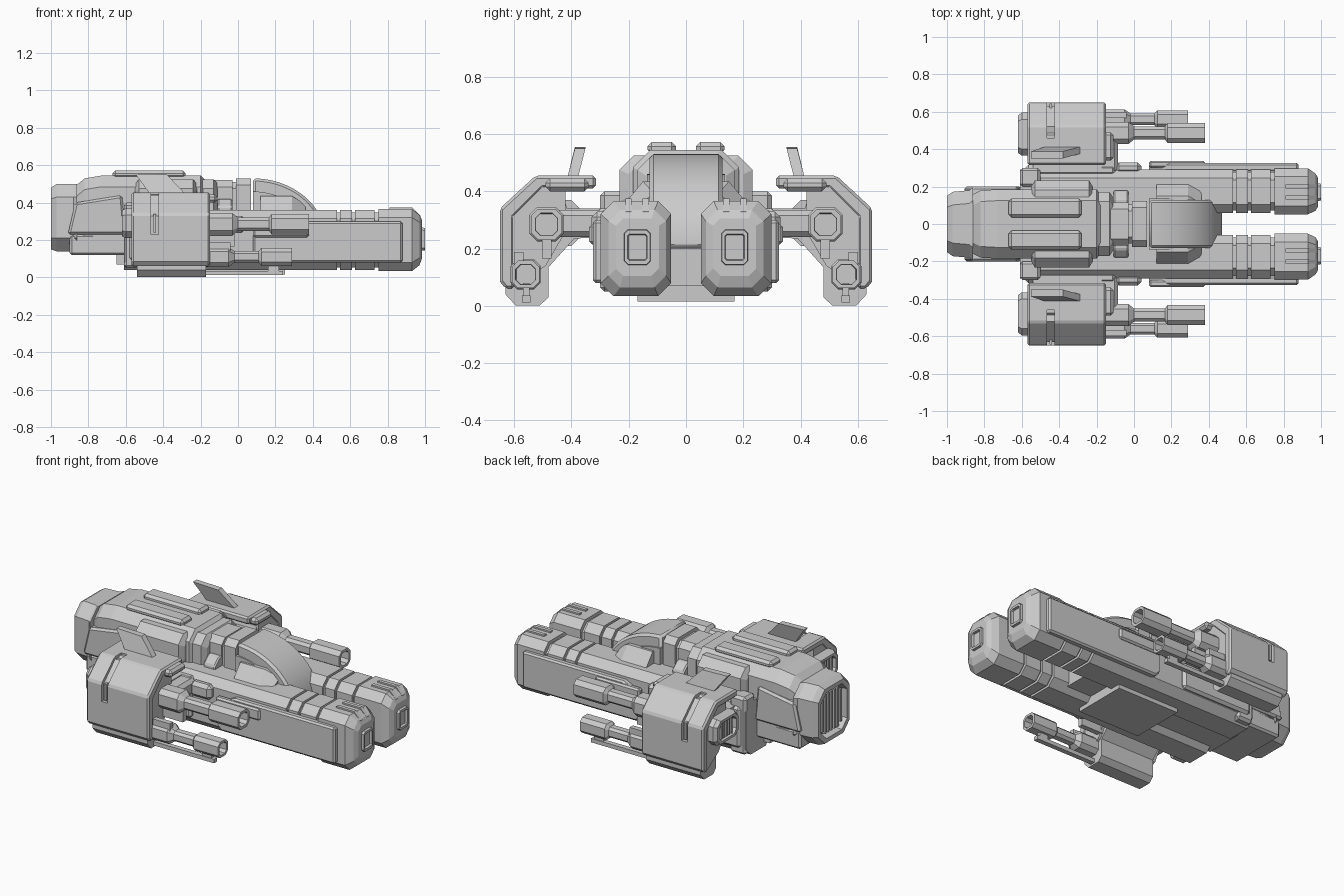
import bpy, bmesh, math

if "Cube" in bpy.data.objects:
    bpy.data.objects.remove(bpy.data.objects["Cube"])

grey = bpy.data.materials.new("hull_grey")
grey.diffuse_color = (0.6, 0.6, 0.6, 1)
grey.use_nodes = True
grey.node_tree.nodes["Principled BSDF"].inputs["Base Color"].default_value = grey.diffuse_color


def finish(name, bm, mirror=False, bevel=0.0):
    """Turn a bmesh into an object, optionally mirrored across y = 0."""
    if mirror:
        geo = bmesh.ops.duplicate(bm, geom=bm.verts[:] + bm.edges[:] + bm.faces[:])["geom"]
        for v in geo:
            if isinstance(v, bmesh.types.BMVert):
                v.co.y = -v.co.y
    bmesh.ops.recalc_face_normals(bm, faces=bm.faces)
    me = bpy.data.meshes.new(name)
    bm.to_mesh(me)
    bm.free()
    me.materials.append(grey)
    ob = bpy.data.objects.new(name, me)
    bpy.context.collection.objects.link(ob)
    if bevel:
        m = ob.modifiers.new("bevel", "BEVEL")
        m.width, m.segments, m.limit_method = bevel, 1, "ANGLE"
        m.angle_limit = math.radians(40)
    return ob


def loft_rings(bm, rings):
    loops = [[bm.verts.new(p) for p in r] for r in rings]
    for a, b in zip(loops, loops[1:]):
        for i in range(len(a)):
            j = (i + 1) % len(a)
            bm.faces.new((a[i], a[j], b[j], b[i]))
    bm.faces.new(loops[0])
    bm.faces.new(loops[-1])


def octagon(x, cy, cz, hy, hz, c):
    return [(x, cy + y, cz + z) for y, z in (
        (hy, hz - c), (hy - c, hz), (c - hy, hz), (-hy, hz - c),
        (-hy, c - hz), (c - hy, -hz), (hy - c, -hz), (hy, c - hz))]


def loft(name, sections, mirror=False, bevel=0.0):
    """Octagonal sections (x, cy, cz, half_y, half_z, chamfer) joined along x."""
    bm = bmesh.new()
    loft_rings(bm, [octagon(*s) for s in sections])
    return finish(name, bm, mirror, bevel)


def prism_x(name, pts, x0, x1, mirror=False, bevel=0.0):
    bm = bmesh.new()
    loft_rings(bm, [[(x, y, z) for y, z in pts] for x in (x0, x1)])
    return finish(name, bm, mirror, bevel)


def prism_y(name, pts, y0, y1, mirror=False, bevel=0.0):
    bm = bmesh.new()
    loft_rings(bm, [[(x, y, z) for x, z in pts] for y in (y0, y1)])
    return finish(name, bm, mirror, bevel)


def box(name, x, y, z, mirror=False, bevel=0.0):
    return prism_x(name, [(y[0], z[0]), (y[1], z[0]), (y[1], z[1]), (y[0], z[1])],
                   x[0], x[1], mirror, bevel)


# Twin forward prongs with ring grooves and tapered noses
secs = []
for x0, x1, g in ((-.61, .53, 0), (.53, .545, -.013), (.545, .61, 0), (.61, .625, -.013),
                  (.625, .73, 0), (.73, .75, -.013), (.75, .93, .006)):
    secs += [(x, .175, .2, .117 + g, .16 + g, .045) for x in (x0, x1)]
secs += [(.97, .17, .2, .1, .135, .04), (.985, .17, .205, .075, .1, .025)]
loft("prong", secs, True)
loft("prong_muzzle", [(.95, .17, .205, .05, .065, .015), (1, .17, .205, .045, .06, .013),
                      (1, .17, .205, .034, .046, .006), (.978, .17, .205, .03, .042, .005)], True)
for i, y in enumerate((.13, .19)):
    prism_y(f"nose_clip_{i}", [(.81, .35), (.81, .375), (.93, .375), (.975, .33), (.975, .3)],
            y, y + .022, True)
prism_y("prong_side_plate", [(.08, .11), (.11, .08), (.88, .08), (.88, .3), (.2, .3), (.08, .24)],
        .28, .325, True, .01)
box("side_rail_block", (.08, .38), (.3, .338), (.215, .285), True, .01)
box("side_rear_block", (-.58, -.1), (.26, .315), (.09, .34), True, .015)
box("prong_bracket", (-.1, .04), (.27, .33), (.24, .33), True, .02)
box("rear_stub", (-.61, -.5), (.2, .3), (.05, .4), True, .015)

# Core between the prongs and belly plate
box("core", (-.65, .42), (-.12, .12), (.07, .36))
box("belly_plate", (-.17, .25), (-.17, .17), (.015, .08))

# Main upper hull
loft("main_hull", [(-.88, 0, .31, .15, .17, .06), (-.82, 0, .34, .18, .19, .06),
                   (-.73, 0, .345, .185, .2, .06), (-.2, 0, .345, .185, .2, .06),
                   (-.18, 0, .345, .16, .18, .06)])
loft("hull_collar", [(-.19, 0, .34, .17, .185, .05), (-.13, 0, .34, .17, .185, .05),
                     (-.11, 0, .34, .14, .165, .05)])
loft("hull_side_bulge", [(-.55, 0, .42, .2, .08, .04), (-.53, 0, .42, .233, .105, .05),
                         (-.24, 0, .42, .233, .105, .05), (-.22, 0, .42, .2, .08, .04)])
box("roof_plate", (-.67, -.28), (.035, .135), (.53, .572), True, .015)
box("lower_rear_hull", (-.9, -.55), (-.185, .185), (.12, .23), False, .012)
prism_y("rear_side_panel", [(-.91, .23), (-.87, .4), (-.62, .44), (-.6, .23)],
        .12, .2, True, .012)

# Neck with raised ring, leading to the arch
loft("neck", [(-.15, 0, .36, .115, .16, .035), (-.03, 0, .36, .115, .16, .035),
              (-.03, 0, .36, .105, .15, .035), (-.01, 0, .36, .105, .15, .035),
              (-.01, 0, .36, .122, .17, .035), (.07, 0, .36, .122, .17, .035)])
arc = [(.08 + .39 * math.sin(a), .2 + .33 * math.cos(a))
       for a in [math.pi / 2 * i / 20 for i in range(21)]]
inner = [(.08 + .31 * math.sin(a), .2 + .26 * math.cos(a))
         for a in [math.pi / 2 * i / 20 for i in range(21)]]
arch = prism_y("arch", arc + [(.08, .2)], -.128, .128, False, .014)
prism_y("arch_side_panel", inner + [(.08, .2)], -.137, .137)
bpy.context.view_layer.objects.active = arch
arch.select_set(True)
bpy.ops.object.shade_smooth_by_angle(angle=math.radians(25))
arch.select_set(False)

# Cheeks beside the arch and small wedges beside the neck
bm = bmesh.new()
loft_rings(bm, [[(x, .1, .35), (x, .1, t), (x, y, t), (x, y + .07, .35)]
                for x, y, t in ((.12, .15, .435), (.29, .15, .435), (.36, .11, .39))])
finish("cheek", bm, True)
prism_x("neck_wedge", [(.1, .35), (.1, .42), (.135, .42), (.18, .38), (.18, .35)],
        -.11, -.03, True, .008)

# Main engine with recessed slatted outlet
loft("main_engine", [(-.86, 0, .32, .198, .18, .07), (-.88, 0, .32, .18, .18, .07),
                     (-.97, 0, .32, .172, .18, .07), (-1, 0, .315, .15, .165, .06),
                     (-1, 0, .315, .125, .14, .05), (-.95, 0, .315, .12, .135, .05)])
for i in range(7):
    y = -.09 + i * .03
    h = .12 if abs(y) < .07 else .1
    box(f"engine_slat_{i}", (-.985, -.94), (y - .007, y + .007), (.315 - h, .315 + h))

# Side weapon pods: core with leg, outer shell, hood
prism_x("pod_core", [(.3, .24), (.39, .235), (.48, .135), (.48, .03), (.51, .002), (.595, .002),
                     (.63, .04), (.63, .33), (.52, .43), (.44, .42), (.415, .34), (.3, .34)],
        -.54, -.17, True)
shell = prism_x("pod_shell", [(.315, .41), (.315, .455), (.525, .455), (.65, .34), (.65, .085),
                              (.63, .06), (.6, .06), (.6, .31), (.5, .41)],
                -.57, -.15, True, .01)
prism_x("pod_face", [(.42, .26), (.49, .14), (.6, .07), (.63, .1), (.63, .33), (.52, .44), (.42, .42)],
        -.565, -.155, True)
box("pod_hood", (-.5, -.11), (.34, .49), (.4, .445), True, .015)
box("pod_arm", (-.45, -.085), (.27, .47), (.24, .335), True, .02)

# Slot cut into each shell
cutter = box("slot_cutter", (-.465, -.425), (.46, .68), (.23, .48), True)
cutter.hide_render = True
cutter.hide_viewport = True
cutter.display_type = "WIRE"
m = shell.modifiers.new("slot", "BOOLEAN")
m.object, m.operation, m.solver = cutter, "DIFFERENCE", "EXACT"
box("slot_rib", (-.452, -.438), (.6, .645), (.24, .34), True)

# Swept fins leaning inward
bm = bmesh.new()
loft_rings(bm, [[(-.47, y, .445), (-.28, y, .445), (-.38, y - .027, .55), (-.55, y - .027, .555)]
                for y in (.378, .415)])
finish("pod_fin", bm, True)

# Pod exhausts
loft("pod_exhaust", [(-.55, .48, .29, .115, .08, .035), (-.6, .48, .29, .115, .08, .035),
                     (-.62, .48, .29, .1, .07, .03), (-.62, .48, .29, .082, .055, .025),
                     (-.59, .48, .29, .08, .052, .025)], True)
for i in range(5):
    y = .43 + i * .025
    box(f"exhaust_slat_{i}", (-.612, -.58), (y - .006, y + .006), (.242, .338), True)


# Guns: breech, thin barrel, hollow octagonal muzzle
def gun(name, y, z, r, x_breech, x_muzzle, x_end):
    b = r * .65
    loft(name, [(x, y, z, h, h, h * .45) for x, h in (
        (-.2, r * 1.1), (x_breech - .03, r * 1.1), (x_breech, b), (x_muzzle, b),
        (x_muzzle + .015, r), (x_end, r), (x_end, r * .72), (x_end - .12, r * .68))], True)


gun("upper_gun", .487, .285, .054, 0, .165, .38)
gun("lower_gun", .56, .11, .048, -.02, .11, .29)
box("upper_gun_rail", (-.17, -.02), (.47, .502), (.165, .24), True)
box("lower_gun_rail", (-.17, .24), (.543, .573), (.012, .036), True)
box("lower_gun_rail_post", (.16, .22), (.547, .569), (.03, .08), True)
box("lower_gun_top_block", (-.17, -.04), (.568, .6), (.14, .188), True)
